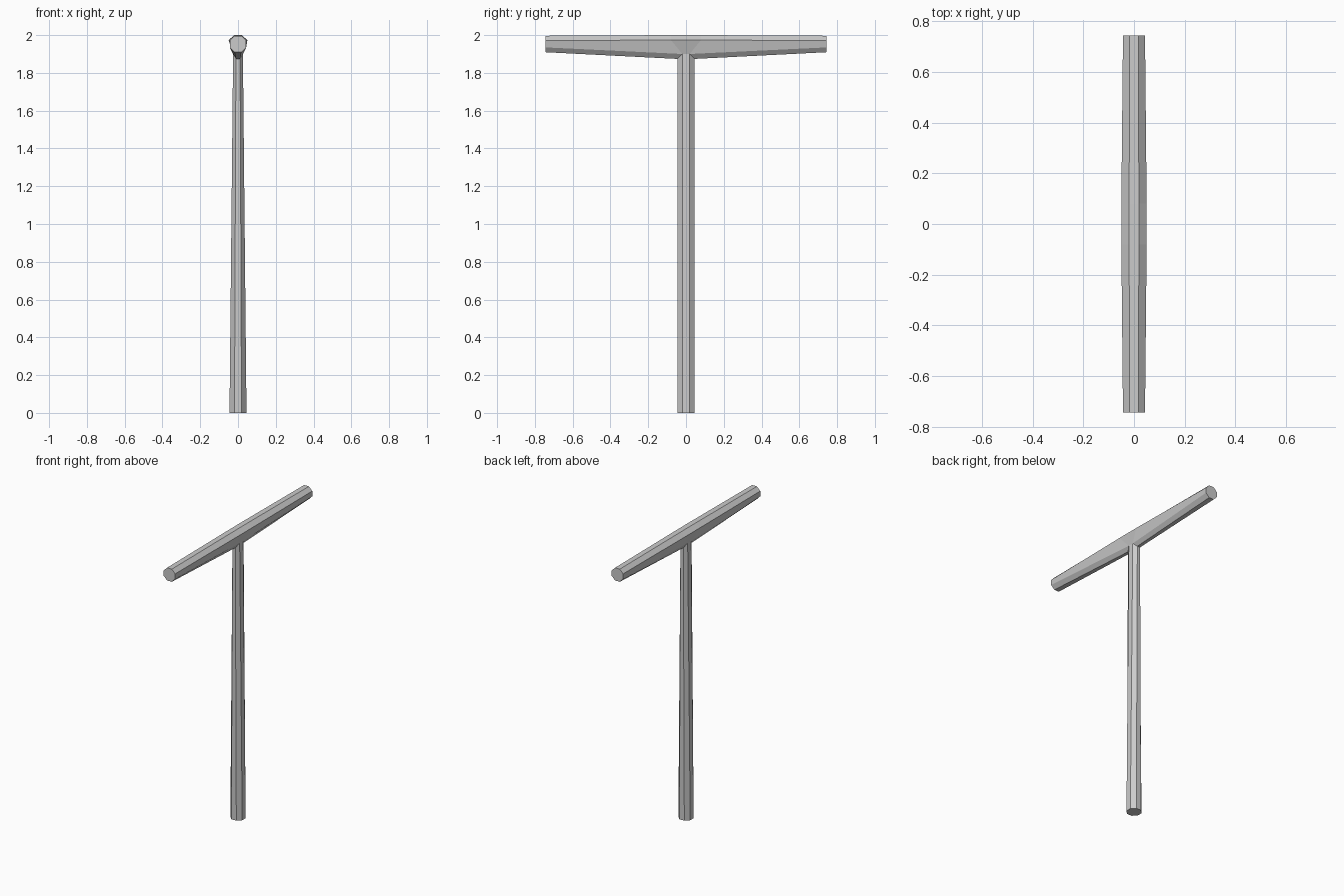
import bpy, bmesh
from math import cos, sin, pi

if "Cube" in bpy.data.objects:
    bpy.data.objects.remove(bpy.data.objects["Cube"])

bm = bmesh.new()
ANG = [pi / 8 + i * pi / 4 for i in range(8)]
R = 1 / cos(pi / 8)  # apothem to corner radius


def ring(points):
    return [bm.verts.new(p) for p in points]


def bridge(a, b):
    for i in range(8):
        j = (i + 1) % 8
        bm.faces.new((a[i], a[j], b[j], b[i]))


# Crossbar arms: octagonal end lofted to a deeper section over the post
UPPER = [(0.05, 1.974), (0.019, 2.0), (-0.019, 2.0), (-0.05, 1.974)]
LOWER = [(-0.026, 0.019, 1.9), (-0.011, 0.045, 1.874),
         (0.011, 0.045, 1.874), (0.026, 0.019, 1.9)]
inner = {}
for s in (1, -1):
    end = ring([(0.0435 * R * cos(a), s * 0.745, 1.953 + 0.0435 * R * sin(a))
                for a in ANG])
    inner[s] = ring([(x, s * 0.08, z) for x, z in UPPER] +
                    [(x, s * y, z) for x, y, z in LOWER])
    bridge(end, inner[s])
    bm.faces.new(end)

# Middle of the crossbar, open below where the post joins
a, b = inner[1], inner[-1]
for i, j in ((7, 0), (0, 1), (1, 2), (2, 3), (3, 4)):
    bm.faces.new((a[i], a[j], b[j], b[i]))

# Octagonal post, tapering in x towards the crossbar
top = [a[7], a[6], a[5], a[4], b[4], b[5], b[6], b[7]]
foot = ring([(0.045 * R * cos(t), 0.045 * R * sin(t), 0) for t in ANG])
bridge(foot, top)
bm.faces.new(foot)

bmesh.ops.recalc_face_normals(bm, faces=bm.faces[:])
mesh = bpy.data.meshes.new("t_post")
bm.to_mesh(mesh)
bm.free()
bpy.context.collection.objects.link(bpy.data.objects.new("t_post", mesh))
